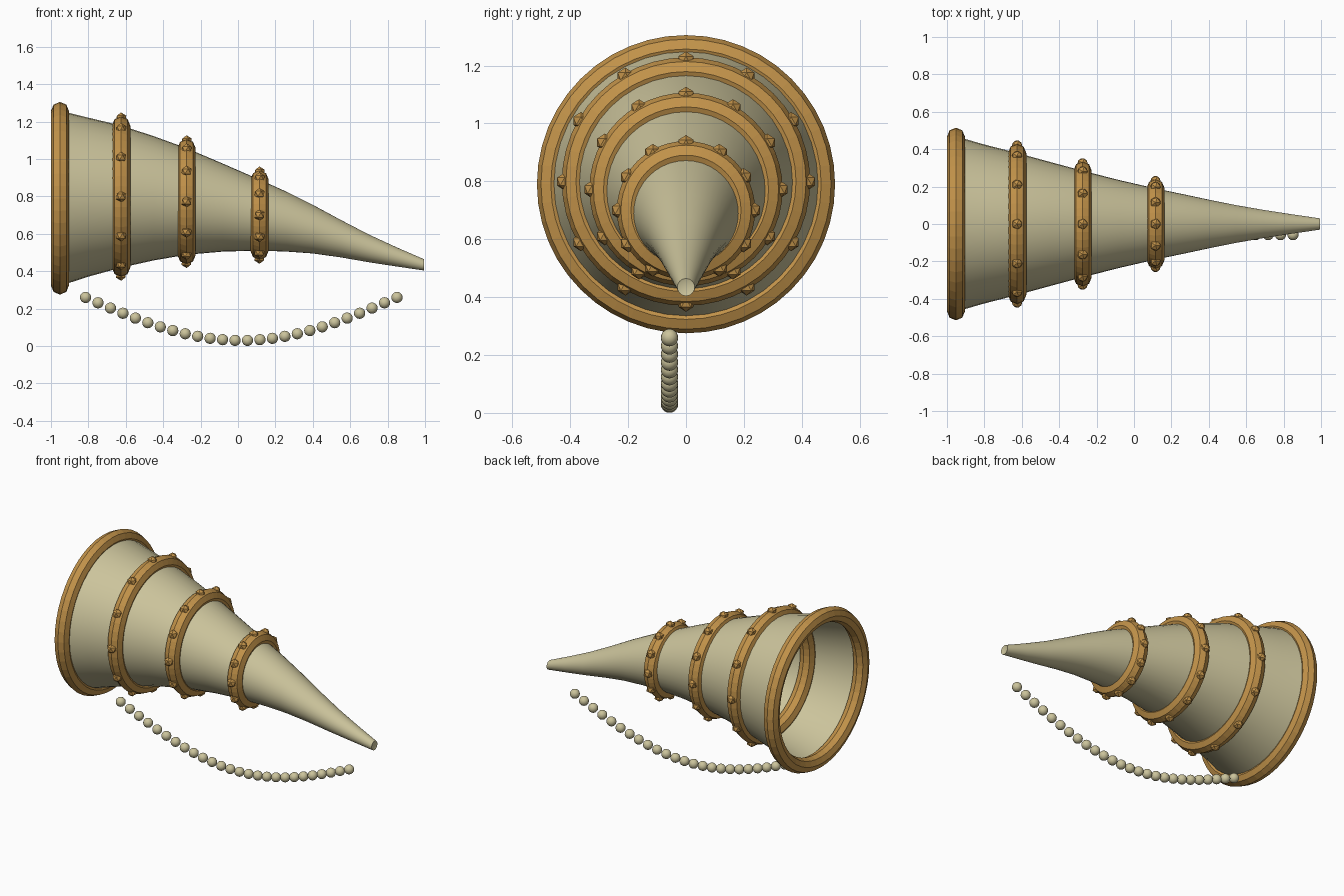
import bpy, bmesh, math
from mathutils import Matrix, Vector

if "Cube" in bpy.data.objects:
    bpy.data.objects.remove(bpy.data.objects["Cube"])


def material(name, rgb):
    m = bpy.data.materials.new(name)
    m.diffuse_color = (*rgb, 1)
    m.use_nodes = True
    m.node_tree.nodes["Principled BSDF"].inputs["Base Color"].default_value = m.diffuse_color
    return m


IVORY = material("ivory", (0.60, 0.55, 0.33))
GOLD = material("gold", (0.54, 0.29, 0.068))


def finish(name, bm, mat, smooth=False):
    me = bpy.data.meshes.new(name)
    bm.to_mesh(me)
    bm.free()
    me.materials.append(mat)
    for p in me.polygons:
        p.use_smooth = smooth
    ob = bpy.data.objects.new(name, me)
    bpy.context.collection.objects.link(ob)
    return ob


def circle(bm, x, r, z, n):
    return [bm.verts.new((x, r * math.sin(2 * math.pi * i / n),
                          z + r * math.cos(2 * math.pi * i / n))) for i in range(n)]


def bridge(bm, a, b):
    n = len(a)
    for i in range(n):
        bm.faces.new((a[i], b[i], b[(i + 1) % n], a[(i + 1) % n]))


# Horn: open curved shell, stations are (x, radius, centre height)
stations = [(-0.95, 0.468, 0.79), (-0.8, 0.425, 0.796), (-0.625, 0.38, 0.799),
            (-0.45, 0.332, 0.79), (-0.275, 0.285, 0.773), (-0.08, 0.235, 0.74),
            (0.115, 0.19, 0.70), (0.26, 0.16, 0.665), (0.4, 0.13, 0.625),
            (0.55, 0.1, 0.574), (0.7, 0.074, 0.522), (0.85, 0.051, 0.476),
            (0.995, 0.03, 0.434)]
bm = bmesh.new()
loops = [circle(bm, x, r, z, 40) for x, r, z in stations]
for a, b in zip(loops, loops[1:]):
    bridge(bm, a, b)
# slightly dished tip
tip = bm.verts.new((0.985, 0, 0.434))
for i in range(40):
    bm.faces.new((loops[-1][i], tip, loops[-1][(i + 1) % 40]))
bmesh.ops.recalc_face_normals(bm, faces=bm.faces)
horn = finish("horn", bm, IVORY, True)
bpy.context.view_layer.objects.active = horn
horn.select_set(True)
bpy.ops.object.shade_smooth_by_angle(angle=math.radians(40))


# Bands: eight-sided tori around the x axis
def band(name, x, z, major, minor):
    bm = bmesh.new()
    sides = [2 * math.pi * k / 8 for k in range(8)]
    rings = [circle(bm, x + minor * math.sin(a), major + minor * math.cos(a), z, 48)
             for a in sides]
    for k in range(8):
        bridge(bm, rings[k], rings[(k + 1) % 8])
    bmesh.ops.recalc_face_normals(bm, faces=bm.faces)
    return finish(name, bm, GOLD)


band("mouth_rim", -0.952, 0.79, 0.467, 0.048)

for n, (x, z, major) in enumerate([(-0.625, 0.799, 0.38), (-0.275, 0.772, 0.285),
                                   (0.115, 0.70, 0.19)], 1):
    band(f"band_{n}", x, z, major, 0.049)
    # Twelve faceted studs on each band
    bm = bmesh.new()
    for i in range(12):
        a = i * math.pi / 6
        centre = Vector((x, (major + 0.039) * math.sin(a), z + (major + 0.039) * math.cos(a)))
        bmesh.ops.create_icosphere(bm, subdivisions=1, radius=0.031,
                                   matrix=Matrix.Translation(centre))
    finish(f"band_{n}_studs", bm, GOLD)

# Hanging bead strand
bm = bmesh.new()
for i in range(26):
    t = i / 25
    pos = Vector((-0.815 + 1.665 * t, -0.057, 0.26 - 0.23 * math.sin(math.pi * t)))
    bmesh.ops.create_uvsphere(bm, u_segments=16, v_segments=10, radius=0.03,
                              matrix=Matrix.Translation(pos))
finish("bead_strand", bm, IVORY, True)
